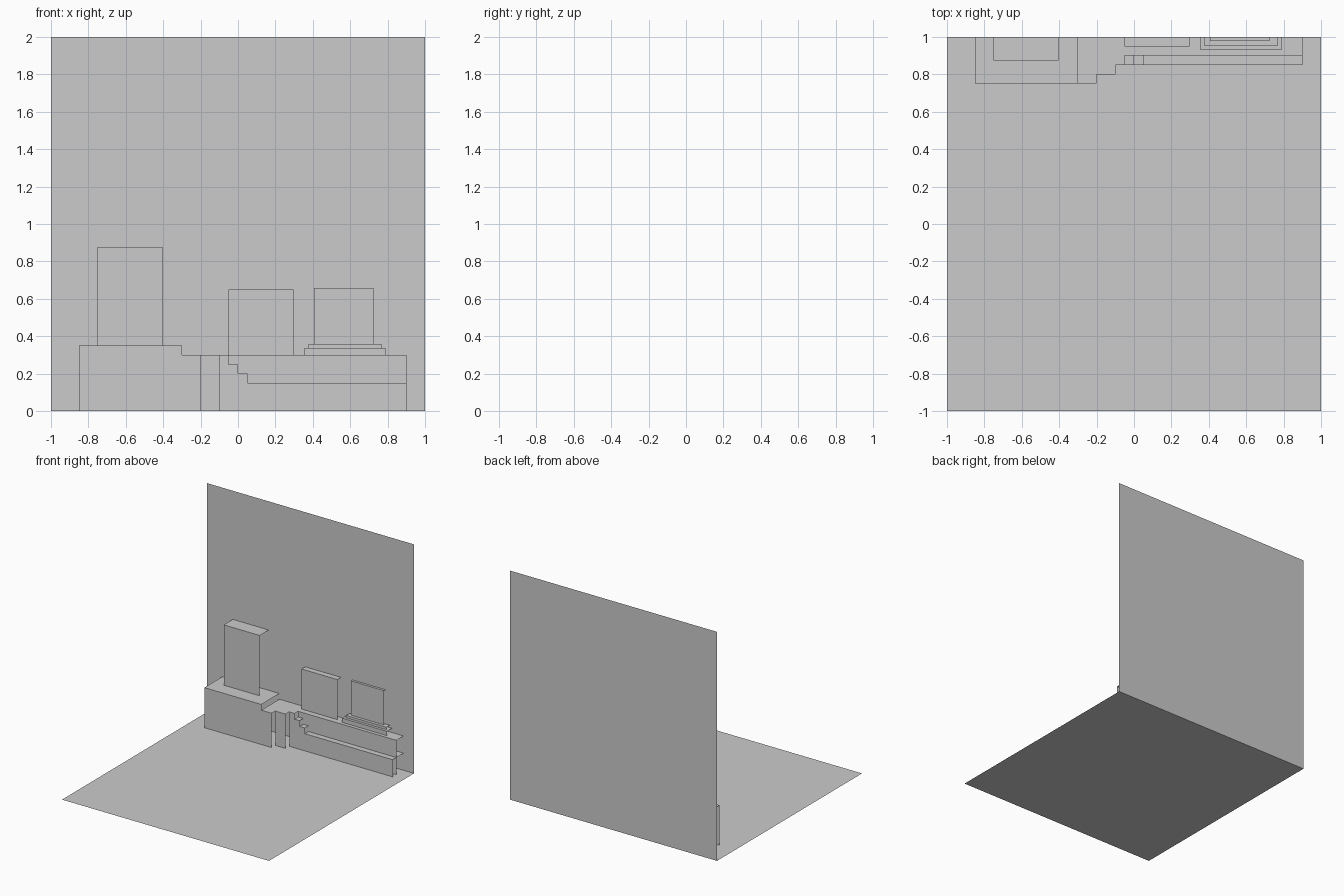
import bpy, bmesh

if "Cube" in bpy.data.objects:
    bpy.data.objects.remove(bpy.data.objects["Cube"])

WALL_Y = 1.0


def folded_strips(name, strips):
    """Paper strips folded once: a front panel rising to a top panel that meets the wall.
    Each strip is (x0, x1, front_y, base_z, top_z); the ends stay open."""
    bm = bmesh.new()
    for x0, x1, y, base, top in strips:
        profile = [(y, base), (y, top), (WALL_Y, top)]
        left = [bm.verts.new((x0, *p)) for p in profile]
        right = [bm.verts.new((x1, *p)) for p in profile]
        for i in range(2):
            bm.faces.new((left[i], right[i], right[i + 1], left[i + 1]))
    bmesh.ops.remove_doubles(bm, verts=bm.verts, dist=1e-5)
    return finish(name, bm)


def finish(name, bm):
    mesh = bpy.data.meshes.new(name)
    bm.to_mesh(mesh)
    bm.free()
    obj = bpy.data.objects.new(name, mesh)
    bpy.context.collection.objects.link(obj)
    return obj


# Folded card: floor sheet and back wall sheet
bm = bmesh.new()
rows = [[bm.verts.new((x, y, z)) for x in (-1, 1)]
        for y, z in ((-1, 0), (WALL_Y, 0), (WALL_Y, 2))]
for a, b in zip(rows, rows[1:]):
    bm.faces.new((a[0], a[1], b[1], b[0]))
finish("card_floor_and_wall", bm)

# Wide base on the left, stepping back towards the middle
folded_strips("left_base", [(-0.85, -0.30, 0.75, 0, 0.35),
                            (-0.30, -0.20, 0.75, 0, 0.30),
                            (-0.20, -0.10, 0.80, 0, 0.30),
                            (-0.10, -0.05, 0.85, 0, 0.30)])

# Long terrace behind, and the stepped ledge in front of it
folded_strips("right_terrace", [(-0.05, 0.90, 0.90, 0, 0.30)])
folded_strips("stepped_ledge", [(-0.05, 0.00, 0.85, 0, 0.25),
                                (0.00, 0.05, 0.85, 0, 0.20),
                                (0.05, 0.90, 0.85, 0, 0.15)])

# Towers standing on the bases
folded_strips("tall_tower", [(-0.75, -0.403, 0.875, 0.35, 0.877)])
folded_strips("middle_tower", [(-0.05, 0.296, 0.95, 0.30, 0.65)])

# Right tower on two shallow plinth steps
folded_strips("plinth_lower", [(0.355, 0.788, 0.93, 0.30, 0.337)])
folded_strips("plinth_upper", [(0.377, 0.767, 0.953, 0.337, 0.358)])
folded_strips("right_tower", [(0.407, 0.724, 0.979, 0.358, 0.657)])
